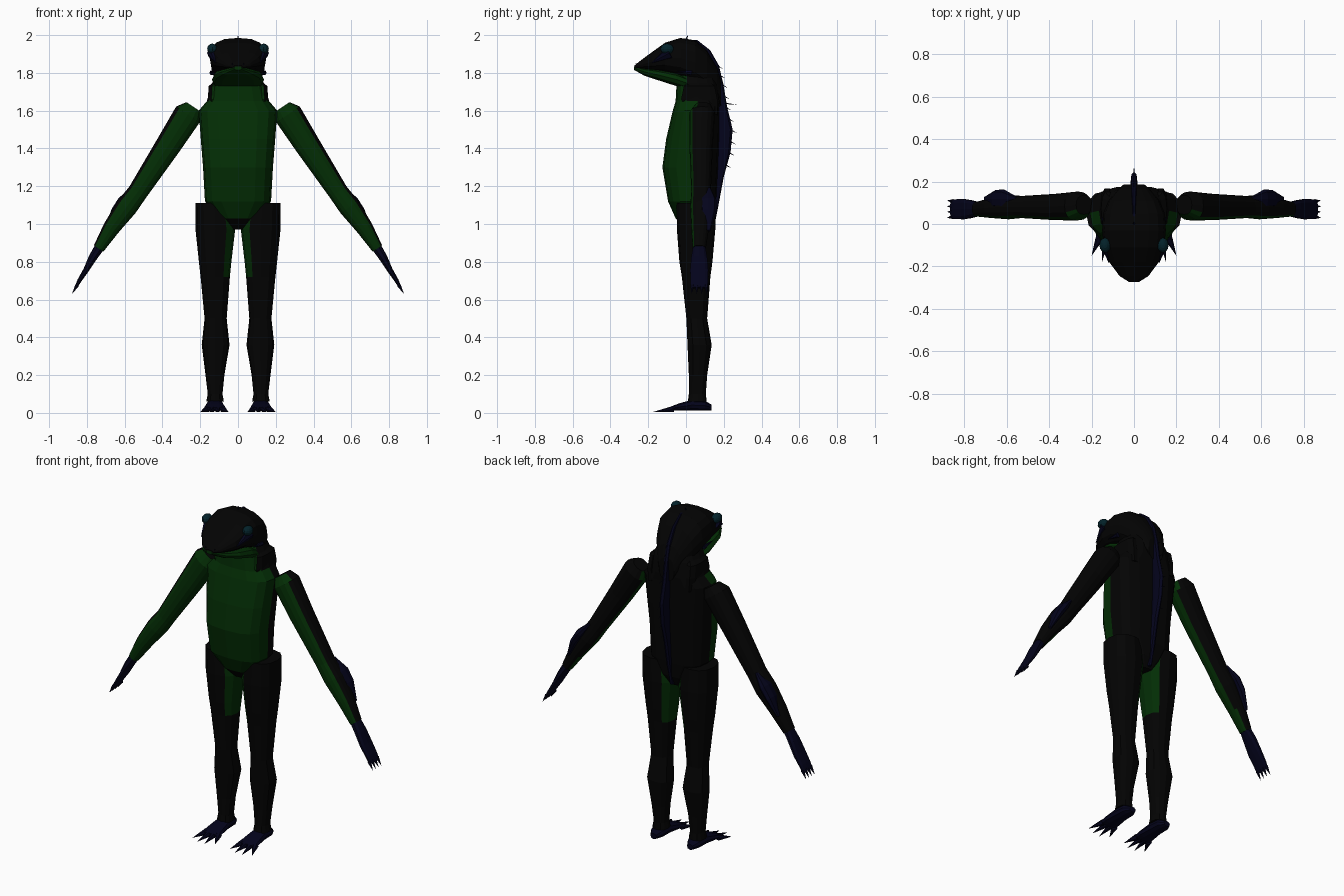
import bpy, bmesh, math
from mathutils import Vector

cube = bpy.data.objects.get("Cube")
if cube:
    bpy.data.objects.remove(cube, do_unlink=True)


def material(name, rgb):
    m = bpy.data.materials.new(name)
    m.use_nodes = True
    m.diffuse_color = (*rgb, 1)
    m.node_tree.nodes["Principled BSDF"].inputs["Base Color"].default_value = (*rgb, 1)
    return m


MATS = [material("black skin", (0.001, 0.001, 0.001)),
        material("green belly", (0.001, 0.027, 0.0015)),
        material("navy fin", (0.001, 0.001, 0.011)),
        material("teal eye", (0.001, 0.016, 0.023))]
BLACK, GREEN, NAVY, TEAL = range(4)
X, Y, Z = Vector((1, 0, 0)), Vector((0, 1, 0)), Vector((0, 0, 1))


def finish(name, bm, colour):
    """Store the mesh; colour is an index or a rule of face centre and normal."""
    bmesh.ops.recalc_face_normals(bm, faces=bm.faces)
    bm.normal_update()
    for f in bm.faces:
        f.material_index = colour(f.calc_center_median(), f.normal) if callable(colour) else colour
    me = bpy.data.meshes.new(name)
    bm.to_mesh(me)
    bm.free()
    for m in MATS:
        me.materials.append(m)
    ob = bpy.data.objects.new(name, me)
    bpy.context.collection.objects.link(ob)


def loft(name, rings, u, v, colour, n=12, power=2.4):
    """Skin rings of (centre, half size along u, half size along v)."""
    bm = bmesh.new()
    loops = []
    for c, a, b in rings:
        loop = []
        for i in range(n):
            t = 2 * math.pi * i / n
            cs, sn = math.cos(t), math.sin(t)
            p = Vector(c) + u * a * math.copysign(abs(cs) ** (2 / power), cs) \
                + v * b * math.copysign(abs(sn) ** (2 / power), sn)
            loop.append(bm.verts.new(p))
        loops.append(loop)
    for l1, l2 in zip(loops, loops[1:]):
        for i in range(n):
            j = (i + 1) % n
            bm.faces.new((l1[i], l1[j], l2[j], l2[i]))
    bm.faces.new(loops[0])
    bm.faces.new(loops[-1])
    finish(name, bm, colour)


def spikes(name, items, colour, n=6):
    """Pointed cones of (base, tip, radius), joined in one object."""
    bm = bmesh.new()
    for base, tip, r in items:
        base, tip = Vector(base), Vector(tip)
        q = (tip - base).to_track_quat('Z', 'Y')
        ring = [bm.verts.new(base + q @ Vector((r * math.cos(2 * math.pi * i / n),
                r * math.sin(2 * math.pi * i / n), 0))) for i in range(n)]
        top = bm.verts.new(tip)
        for i in range(n):
            bm.faces.new((ring[i], ring[(i + 1) % n], top))
        bm.faces.new(ring)
    finish(name, bm, colour)


def ball(name, centre, size, colour):
    bm = bmesh.new()
    bmesh.ops.create_uvsphere(bm, u_segments=12, v_segments=8, radius=1)
    for vert in bm.verts:
        vert.co = Vector(centre) + Vector([a * b for a, b in zip(vert.co, size)])
    finish(name, bm, colour)


# Torso and neck: height, half width, front y, back y
torso = [(.97, .045, .0, .12), (1.03, .1, -.055, .15), (1.12, .175, -.095, .16),
         (1.3, .185, -.125, .17), (1.45, .197, -.105, .175), (1.6, .208, -.07, .175),
         (1.65, .165, -.055, .18), (1.74, .14, -.05, .17), (1.8, .11, -.04, .15)]
loft("torso", [((0, (f + b) / 2, z), w, (b - f) / 2) for z, w, f, b in torso], X, Y,
     lambda c, n: GREEN if c.y < .03 and c.z > 1.0 else BLACK, n=16, power=2.8)

# Head and jaw: y, half width, top z, bottom z
head = [(-.272, .025, 1.84, 1.825), (-.245, .068, 1.862, 1.82), (-.18, .116, 1.91, 1.81),
        (-.11, .142, 1.96, 1.8), (-.03, .15, 1.985, 1.775), (.05, .145, 1.972, 1.74),
        (.11, .12, 1.92, 1.7), (.165, .075, 1.83, 1.66), (.185, .05, 1.76, 1.62)]
loft("head", [((0, y, (t + b) / 2), w, (t - b) / 2) for y, w, t, b in head], X, Z,
     BLACK, n=16, power=2.6)
jaw = [(-.274, .02, 1.835, 1.815), (-.22, .085, 1.825, 1.785), (-.15, .126, 1.818, 1.762),
       (-.05, .138, 1.8, 1.73), (.05, .125, 1.76, 1.7)]
loft("jaw", [((0, y, (t + b) / 2), w, (t - b) / 2) for y, w, t, b in jaw], X, Z, GREEN, power=3)
spikes("snout_teeth", [((x, -.255, 1.83), (x, -.268, 1.855), .006) for x in (-.03, .03)], NAVY)

# Spine fin: z, half width, y front, y back, with rays standing off it
fin = [(1.975, .006, .035, .058), (1.92, .01, .08, .128), (1.84, .014, .13, .174),
       (1.74, .016, .15, .198), (1.62, .016, .15, .218), (1.5, .016, .15, .247),
       (1.38, .016, .15, .236), (1.25, .016, .15, .2), (1.1, .014, .14, .172), (.98, .01, .09, .148)]
loft("spine_fin", [((0, (f + b) / 2, z), w, (b - f) / 2) for z, w, f, b in fin], X, Y, NAVY, n=8)
rays = [((0, .2, 1.64), (0, .275, 1.63), .004), ((0, 0, 1.97), (0, .01, 2.0), .008)]
for (z1, _, _, b1), (z2, _, _, b2) in zip(fin[2:7], fin[3:8]):
    for t in (0, .5):
        z, y = z1 + (z2 - z1) * t, b1 + (b2 - b1) * t - .012
        rays.append(((0, y, z), (0, y + .036, z - .02), .004))
spikes("spine_rays", rays, NAVY, n=4)

for s, side in ((1, "left"), (-1, "right")):
    # Eyes, with a navy patch running forward and down from each
    spikes(side + "_eye_patch", [((s * .128, -.085, 1.905), (s * .118, -.185, 1.852), .036)], NAVY, n=8)
    ball(side + "_eye", (s * .136, -.1, 1.927), (.027, .035, .028), TEAL)
    spikes(side + "_cheek_mark", [((s * .138, .03, 1.8), (s * .14, -.06, 1.81), .014)], NAVY)

    # Collar flaps beside the neck
    loft(side + "_collar", [((s * .1, .07, 1.76), .02, .05), ((s * .125, .07, 1.73), .03, .085),
                            ((s * .128, .07, 1.66), .032, .1), ((s * .125, .09, 1.58), .03, .08)],
         X, Y, lambda c, n: GREEN if n.y < -.6 else BLACK, n=10)

    # Arm: x, z, half thickness, middle y, half depth
    u = Vector((s * .83, 0, .56))
    arm = [(.235, 1.62, .045, .09, .045), (.265, 1.58, .075, .085, .068), (.37, 1.415, .067, .08, .062),
           (.53, 1.17, .053, .08, .052), (.59, 1.09, .057, .08, .058), (.67, .98, .045, .075, .047),
           (.738, .87, .03, .07, .035)]
    loft(side + "_arm", [((s * x, y, z), a, b) for x, z, a, y, b in arm], u, Y,
         lambda c, n: GREEN if n.dot(u) < .82 and n.y < -.2 or (n.dot(u) < -.4 and n.y < .5) else BLACK, n=16)
    pad = [(.555, 1.19, .008, .012), (.612, 1.125, .024, .045), (.652, 1.065, .022, .042), (.7, .965, .008, .012)]
    loft(side + "_forearm_fin", [((s * x, .118, z), a, b) for x, z, a, b in pad], u, Y, NAVY, n=8)

    # Hand and clawed fingers
    hand = [(.735, .875, .026, .034), (.77, .82, .022, .044), (.805, .755, .015, .05),
            (.84, .7, .011, .048), (.86, .662, .007, .046)]
    loft(side + "_hand", [((s * x, .07, z), a, b) for x, z, a, b in hand], u, Y, NAVY, n=10)
    spikes(side + "_fingers", [((s * .852, .07 + k * .0122, .675), (s * .88, .07 + k * .0135, .628), .011)
                               for k in (-3, -1, 1, 3)], NAVY)

    # Leg: z, inner x, outer x, front y, back y
    leg = [(1.11, .03, .225, -.05, .155), (.97, .015, .225, -.048, .155), (.8, .035, .207, -.035, .14),
           (.72, .043, .198, -.022, .129), (.5, .06, .177, .002, .112), (.36, .045, .192, .008, .136),
           (.2, .072, .172, .015, .112), (.1, .082, .16, .015, .105), (.06, .075, .168, .01, .11)]
    loft(side + "_leg", [((s * (i + o) / 2, (f + b) / 2, z), (o - i) / 2, (b - f) / 2)
                         for z, i, o, f, b in leg], X, Y,
         lambda c, n: GREEN if n.x * s < -.6 and c.z > .72 else BLACK)

    # Foot and clawed toes: y, half width, top z
    foot = [(.135, .02, .045), (.1, .042, .065), (.03, .045, .07), (-.04, .055, .05), (-.09, .06, .03)]
    loft(side + "_foot", [((s * .122, y, (t + .012) / 2), w, (t - .012) / 2) for y, w, t in foot],
         X, Z, NAVY, n=10)
    spikes(side + "_toes", [((s * (.122 + k * .014), -.07, .02), (s * (.125 + k * .025), -.192 + abs(k) * .014, .004),
                             .018) for k in (-3, -1, 1, 3)], NAVY)
